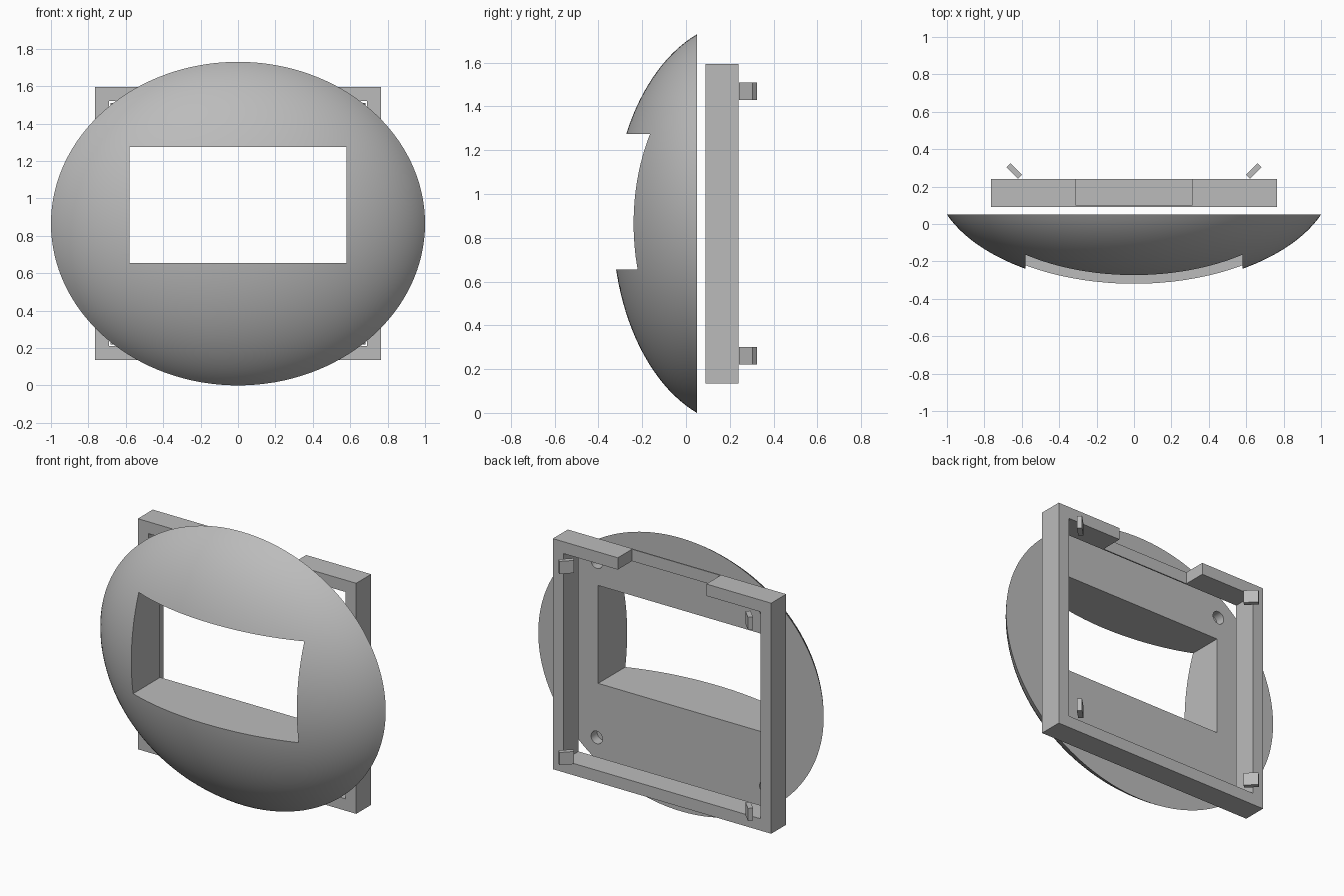
import bpy, bmesh, math
from mathutils import Matrix, Vector

cube = bpy.data.objects.get("Cube")
if cube:
    bpy.data.objects.remove(cube, do_unlink=True)

grey = bpy.data.materials.new("plain_grey")
grey.use_nodes = True
colour = (0.5, 0.5, 0.5, 1)
grey.diffuse_color = colour
grey.node_tree.nodes["Principled BSDF"].inputs["Base Color"].default_value = colour

MID = 0.865      # height of the dome centre
BACK = 0.05      # flat back of the dome


def make(name, bm):
    bmesh.ops.recalc_face_normals(bm, faces=bm.faces[:])
    mesh = bpy.data.meshes.new(name)
    bm.to_mesh(mesh)
    bm.free()
    mesh.materials.append(grey)
    ob = bpy.data.objects.new(name, mesh)
    bpy.context.collection.objects.link(ob)
    return ob


def box(name, centre, size, turn=0):
    bm = bmesh.new()
    bmesh.ops.create_cube(bm, size=1, matrix=Matrix.Translation(centre)
                          @ Matrix.Rotation(turn, 4, 'Z')
                          @ Matrix.Diagonal((*size, 1)))
    return make(name, bm)


def cut(target, cutter):
    mod = target.modifiers.new("cut", 'BOOLEAN')
    mod.operation = 'DIFFERENCE'
    mod.solver = 'EXACT'
    mod.object = cutter
    bpy.context.view_layer.objects.active = target
    bpy.ops.object.modifier_apply(modifier=mod.name)
    bpy.data.objects.remove(cutter, do_unlink=True)


# Domed face: elliptical cap, revolved about y and squashed in height
A, RINGS, SEGS = 1.07, 24, 128
edge = math.sqrt(1 - 1 / A**2)
DEPTH = 0.385 / (1 - edge)
end = math.asin(1 / A)
bm = bmesh.new()
profile = []
for i in range(RINGS + 1):
    t = end * i / RINGS
    profile.append(bm.verts.new((A * math.sin(t), BACK - DEPTH * (math.cos(t) - edge), 0)))
profile.append(bm.verts.new((0, BACK, 0)))
edges = [bm.edges.new(pair) for pair in zip(profile, profile[1:])]
bmesh.ops.spin(bm, geom=profile + edges, cent=(0, 0, 0), axis=(0, 1, 0),
               angle=math.tau, steps=SEGS)
bmesh.ops.remove_doubles(bm, verts=bm.verts[:], dist=1e-4)
bmesh.ops.dissolve_limit(bm, angle_limit=0.001, verts=[v for v in bm.verts if v.co.y > BACK - 1e-4],
                         edges=[e for e in bm.edges if all(v.co.y > BACK - 1e-4 for v in e.verts)])
bmesh.ops.transform(bm, matrix=Matrix.Translation((0, 0, MID)) @ Matrix.Diagonal((1, 1, MID, 1)),
                    verts=bm.verts[:])
dome = make("domed_face", bm)

# Window opening and four blind screw holes
cut(dome, box("window_cutter", (0, 0, 0.965), (1.16, 2, 0.62)))
for sx in (-1, 1):
    for sz in (-1, 1):
        bm = bmesh.new()
        bmesh.ops.create_cone(bm, cap_ends=True, segments=32, radius1=0.04, radius2=0.04, depth=0.12,
                              matrix=Matrix.Translation((sx * 0.59, BACK, MID + sz * 0.555))
                              @ Matrix.Rotation(math.pi / 2, 4, 'X'))
        cut(dome, make("hole_cutter", bm))
bpy.ops.object.select_all(action='DESELECT')
dome.select_set(True)
bpy.context.view_layer.objects.active = dome
bpy.ops.object.shade_smooth_by_angle(angle=math.radians(30))

# Rear frame: rectangular ring open at the top middle
W, WALL, GAP, LOW, HIGH = 0.765, 0.075, 0.31, 0.135, 1.595
FRONT, THICK = 0.09, 0.15
half = [(GAP, HIGH - WALL), (GAP, HIGH), (W, HIGH), (W, LOW)]
inner = [(W - WALL, LOW + WALL), (W - WALL, HIGH - WALL)]
right = half
left = [(-x, z) for x, z in reversed(half)]
outline = right + left + [(-x, z) for x, z in reversed(inner)] + inner
bm = bmesh.new()
face = bm.faces.new([bm.verts.new((x, FRONT, z)) for x, z in outline])
grown = bmesh.ops.extrude_face_region(bm, geom=[face])
bmesh.ops.translate(bm, vec=Vector((0, THICK, 0)),
                    verts=[g for g in grown["geom"] if isinstance(g, bmesh.types.BMVert)])
make("rear_frame", bm)

# Thin strip bridging the top gap
box("top_strip", (0, FRONT + 0.004, HIGH - WALL / 2), (2 * GAP, 0.008, WALL))

# Four angled clips behind the frame corners
for side, sx in (("right", -1), ("left", 1)):
    for level, z in (("lower", 0.26), ("upper", 1.47)):
        box(f"{level}_{side}_clip", (sx * 0.641, 0.283, z), (0.086, 0.03, 0.08),
            sx * math.radians(45))
